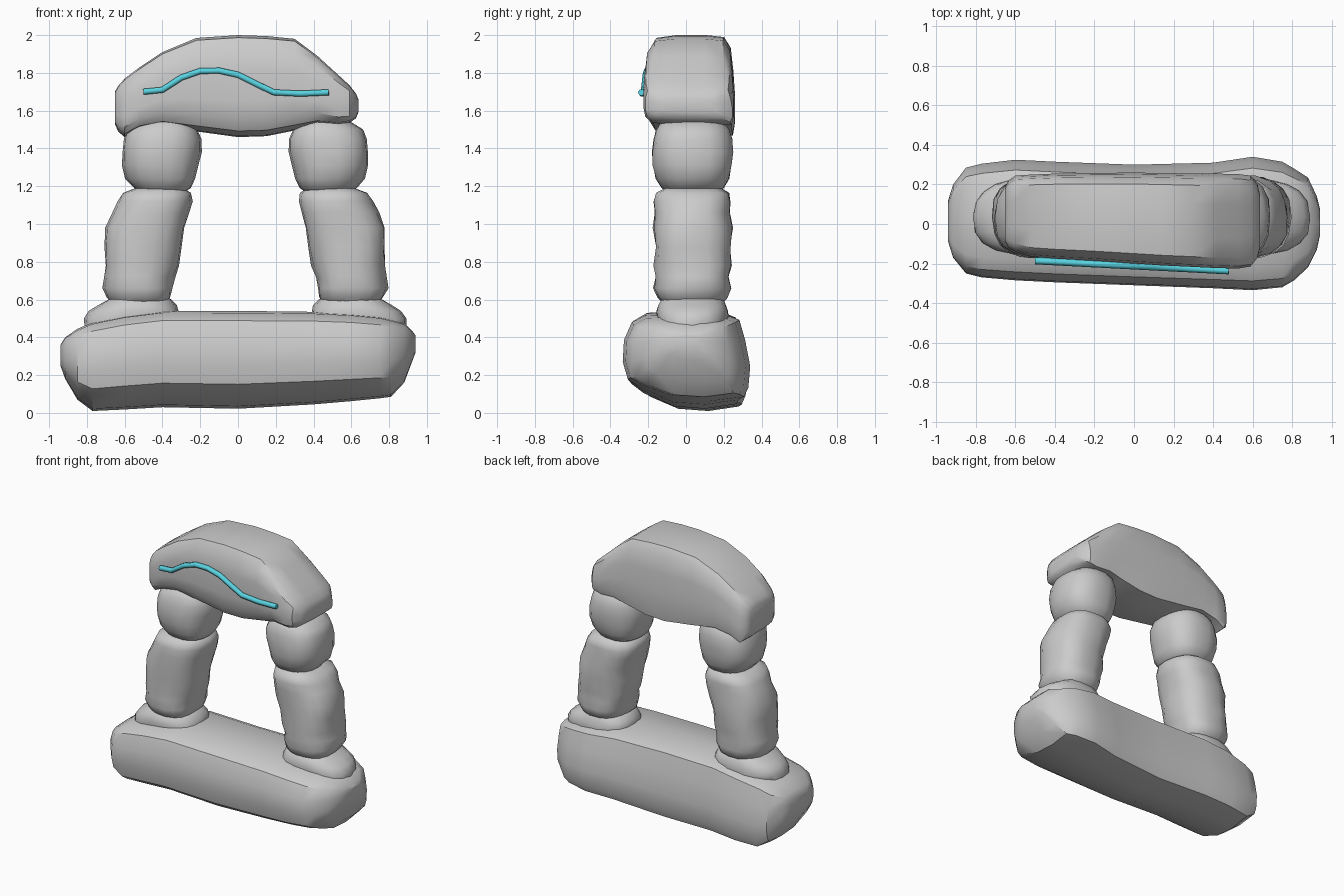
import bpy, bmesh, math, random

if "Cube" in bpy.data.objects:
    bpy.data.objects.remove(bpy.data.objects["Cube"])

random.seed(4)


def loft(name, rings, angle=35):
    """Skin a list of equal-length rings into a closed smooth-shaded mesh."""
    bm = bmesh.new()
    vs = [[bm.verts.new(p) for p in ring] for ring in rings]
    n = len(vs[0])
    for a, b in zip(vs, vs[1:]):
        for i in range(n):
            j = (i + 1) % n
            bm.faces.new((a[i], a[j], b[j], b[i]))
    bm.faces.new(vs[0])
    bm.faces.new(vs[-1])
    bmesh.ops.recalc_face_normals(bm, faces=bm.faces)
    me = bpy.data.meshes.new(name)
    bm.to_mesh(me)
    bm.free()
    ob = bpy.data.objects.new(name, me)
    bpy.context.collection.objects.link(ob)
    bpy.ops.object.select_all(action='DESELECT')
    ob.select_set(True)
    bpy.context.view_layer.objects.active = ob
    bpy.ops.object.shade_smooth_by_angle(angle=math.radians(angle))
    return ob


def slab(name, profile, stations):
    """Long stone along x; each station is x, ymin, ymax, zmin, zmax."""
    rings = []
    for x, y0, y1, z0, z1 in stations:
        rings.append([(x, (y0 + y1) / 2 + u * (y1 - y0) / 2,
                       (z0 + z1) / 2 + v * (z1 - z0) / 2) for u, v in profile])
    return loft(name, rings)


def boulder(name, side, levels, rough):
    """Upright stone; each level is z, outer x, inner x, half depth (left leg)."""
    rings, n = [], 18
    phase = random.uniform(0, 6)
    for k, (z, xa, xb, d) in enumerate(levels):
        ring = []
        for i in range(n):
            t = 2 * math.pi * i / n
            c, s = math.cos(t), math.sin(t)
            e = 0.8
            r = 1 + rough * math.sin(3 * t + phase + k * 1.3) + random.uniform(-rough, rough) * 0.5
            x = (xa + xb) / 2 + (xb - xa) / 2 * math.copysign(abs(c) ** e, c) * r
            y = 0.035 + d * math.copysign(abs(s) ** e, s) * r
            # the right leg is the left one mirrored about x = 0.038
            ring.append((x if side < 0 else 0.076 - x, y, z))
        rings.append(ring)
    return loft(name, rings, 50)


# Base slab
base_profile = [(-1, -.1), (-.98, .4), (-.86, .8), (-.65, .96), (0, 1), (.6, .98),
                (.83, .86), (.92, .4), (1, -.2), (.97, -.7), (.9, -.9), (.35, -1),
                (-.2, -.95), (-.72, -.68), (-.92, -.5)]
slab("base_slab", base_profile, [
    (-.94, -.09, .12, .25, .36), (-.915, -.17, .2, .18, .4), (-.85, -.25, .285, .07, .445),
    (-.77, -.27, .305, .01, .48), (-.6, -.285, .325, .018, .515), (-.4, -.295, .315, .03, .54),
    (0, -.31, .3, .022, .54), (.4, -.325, .31, .045, .535), (.6, -.335, .34, .062, .525),
    (.75, -.32, .315, .077, .51), (.81, -.285, .28, .085, .495), (.88, -.22, .235, .16, .475),
    (.925, -.13, .14, .28, .43), (.94, -.06, .08, .32, .41)])

# Arched lintel
lintel_profile = [(-1, -.3), (-1, .3), (-.95, .7), (-.78, .95), (-.35, 1), (.35, 1),
                  (.75, .96), (.9, .75), (.96, .3), (1, -.2), (1, -.7), (.95, -.97),
                  (.4, -1), (-.3, -.98), (-.8, -.88), (-.96, -.65)]
slab("lintel", lintel_profile, [
    (-.652, -.09, .19, 1.53, 1.7), (-.635, -.12, .22, 1.49, 1.73), (-.6, -.14, .245, 1.46, 1.77),
    (-.52, -.165, .25, 1.5, 1.83), (-.4, -.175, .255, 1.52, 1.91), (-.22, -.185, .258, 1.49, 1.985),
    (0, -.2, .26, 1.46, 2.0), (.15, -.21, .258, 1.465, 1.995), (.3, -.217, .255, 1.495, 1.98),
    (.42, -.223, .255, 1.525, 1.89), (.53, -.225, .252, 1.52, 1.79), (.59, -.215, .245, 1.535, 1.735),
    (.625, -.17, .2, 1.56, 1.69), (.637, -.12, .15, 1.59, 1.66)])

# Stacked stone legs
foot = [(.43, -.76, -.36, .15), (.46, -.815, -.31, .18), (.5, -.81, -.305, .19),
        (.54, -.785, -.31, .19), (.57, -.74, -.325, .18), (.6, -.69, -.355, .165), (.63, -.64, -.4, .12)]
shaft = [(.56, -.65, -.4, .14), (.61, -.69, -.355, .185), (.66, -.715, -.345, .205),
         (.72, -.71, -.335, .195), (.78, -.705, -.315, .205), (.88, -.705, -.3, .198),
         (.98, -.7, -.28, .21), (1.06, -.665, -.255, .2), (1.12, -.64, -.245, .205),
         (1.165, -.61, -.255, .19), (1.195, -.53, -.3, .14)]
head = [(1.16, -.5, -.3, .12), (1.19, -.55, -.25, .165), (1.24, -.595, -.225, .195),
        (1.31, -.615, -.21, .21), (1.38, -.615, -.195, .215), (1.45, -.605, -.195, .21),
        (1.5, -.585, -.215, .195), (1.535, -.53, -.25, .17), (1.56, -.48, -.3, .12)]
for side, label in ((-1, "left"), (1, "right")):
    boulder(label + "_foot_stone", side, foot, .02)
    boulder(label + "_shaft_stone", side, shaft, .025)
    boulder(label + "_head_stone", side, head, .015)

# Glowing inlay line on the lintel front
path = [(-.5, 1.7), (-.4, 1.71), (-.3, 1.775), (-.2, 1.81), (-.1, 1.812), (0, 1.79),
        (.1, 1.74), (.19, 1.697), (.33, 1.69), (.48, 1.697)]
cu = bpy.data.curves.new("inlay_line", 'CURVE')
cu.dimensions = '3D'
cu.bevel_depth = .018
cu.bevel_resolution = 1
cu.use_fill_caps = True
sp = cu.splines.new('POLY')
sp.points.add(len(path) - 1)
for p, (x, z) in zip(sp.points, path):
    p.co = (x, -.212 - .052 * x, z, 1)
inlay = bpy.data.objects.new("inlay_line", cu)
bpy.context.collection.objects.link(inlay)
mat = bpy.data.materials.new("cyan")
mat.diffuse_color = (.1, .65, .75, 1)
mat.use_nodes = True
mat.node_tree.nodes["Principled BSDF"].inputs["Base Color"].default_value = mat.diffuse_color
cu.materials.append(mat)
bpy.ops.object.select_all(action='DESELECT')
inlay.select_set(True)
bpy.context.view_layer.objects.active = inlay
bpy.ops.object.convert(target='MESH')
